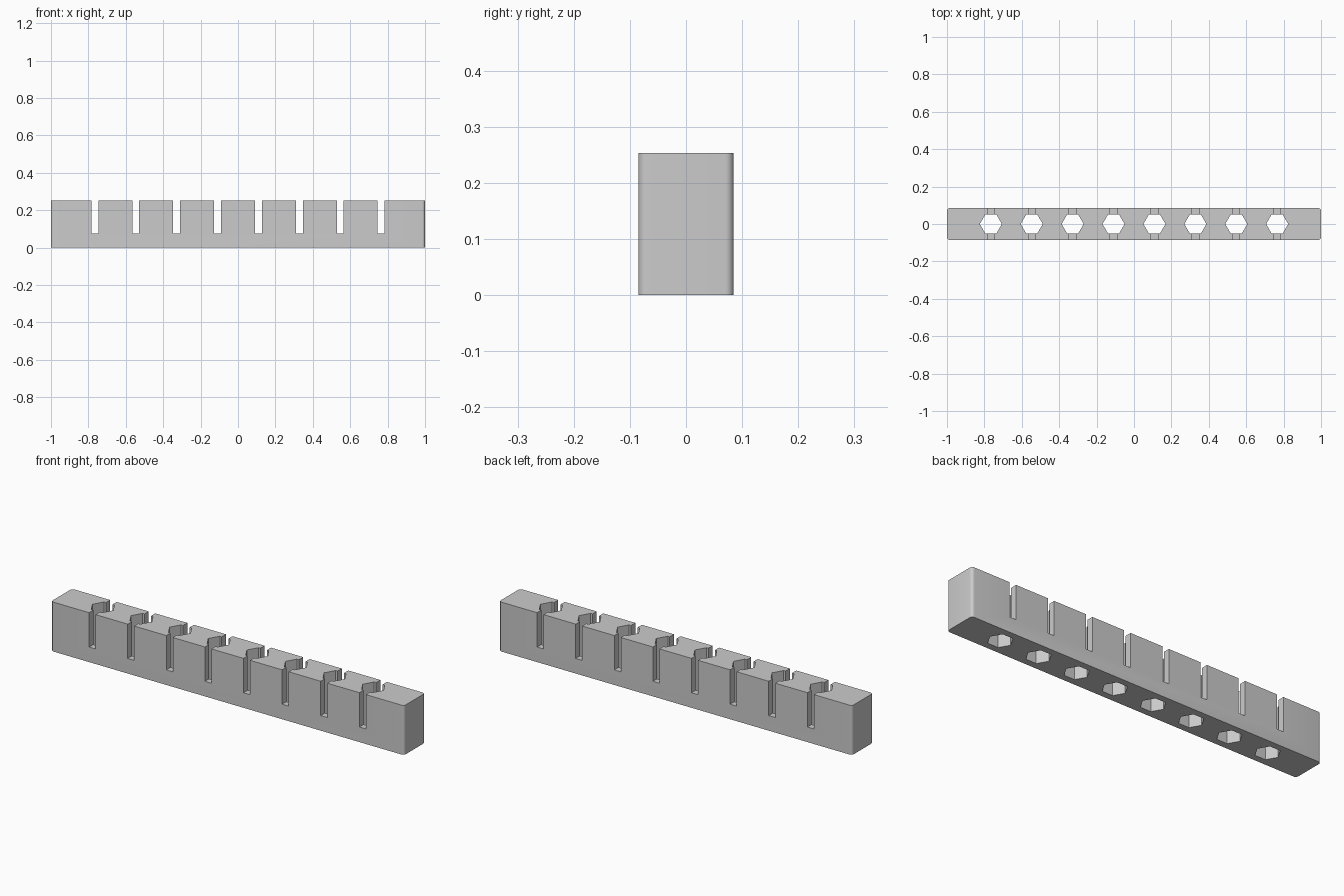
import bpy
import bmesh
from math import radians
from mathutils import Matrix

LENGTH, DEPTH, HEIGHT = 2.0, 0.17, 0.253
CORNER = 0.015
COUNT, PITCH = 8, 0.2187
HEX_RADIUS = 0.059
SLOT_WIDTH, SLOT_FLOOR = 0.037, 0.077

cube = bpy.data.objects.get("Cube")
if cube:
    bpy.data.objects.remove(cube, do_unlink=True)

grey = bpy.data.materials.new("plain grey")
grey.use_nodes = True
colour = (0.6, 0.6, 0.6, 1)
grey.diffuse_color = colour
grey.node_tree.nodes["Principled BSDF"].inputs["Base Color"].default_value = colour


def add_object(name, bm):
    mesh = bpy.data.meshes.new(name)
    bm.to_mesh(mesh)
    bm.free()
    mesh.materials.append(grey)
    obj = bpy.data.objects.new(name, mesh)
    bpy.context.collection.objects.link(obj)
    return obj


def add_box(bm, size, centre):
    matrix = Matrix.Translation(centre) @ Matrix.Diagonal((*size, 1))
    bmesh.ops.create_cube(bm, size=1, matrix=matrix)


# Long block with rounded upright corners
bm = bmesh.new()
add_box(bm, (LENGTH, DEPTH, HEIGHT), (0, 0, HEIGHT / 2))
uprights = [e for e in bm.edges if abs(e.verts[0].co.z - e.verts[1].co.z) > 0.1]
bmesh.ops.bevel(bm, geom=uprights, offset=CORNER, segments=6, profile=0.5,
                affect='EDGES')
block = add_object("slotted_block", bm)

# Cutters for the hexagonal holes and the slots crossing them
holes, slots = bmesh.new(), bmesh.new()
for i in range(COUNT):
    x = (i - (COUNT - 1) / 2) * PITCH
    turn = Matrix.Rotation(radians(90), 4, 'Z')
    bmesh.ops.create_cone(holes, cap_ends=True, segments=6, radius1=HEX_RADIUS,
                          radius2=HEX_RADIUS, depth=HEIGHT * 2,
                          matrix=Matrix.Translation((x, 0, HEIGHT / 2)) @ turn)
    add_box(slots, (SLOT_WIDTH, DEPTH * 2, HEIGHT),
            (x, 0, SLOT_FLOOR + HEIGHT / 2))
cutters = [add_object("hole_cutter", holes), add_object("slot_cutter", slots)]

for cutter in cutters:
    cutter.hide_render = True
    cut = block.modifiers.new(cutter.name, 'BOOLEAN')
    cut.operation = 'DIFFERENCE'
    cut.solver = 'EXACT'
    cut.object = cutter

# Keep the cut shape and drop the cutters
graph = bpy.context.evaluated_depsgraph_get()
result = bpy.data.meshes.new_from_object(block.evaluated_get(graph))
block.modifiers.clear()
block.data = result
result.name = "slotted_block"
for cutter in cutters:
    bpy.data.objects.remove(cutter, do_unlink=True)

# Smooth the rounded corners, keep every other edge crisp
bpy.ops.object.select_all(action='DESELECT')
block.select_set(True)
bpy.context.view_layer.objects.active = block
bpy.ops.object.shade_smooth_by_angle(angle=radians(30))
